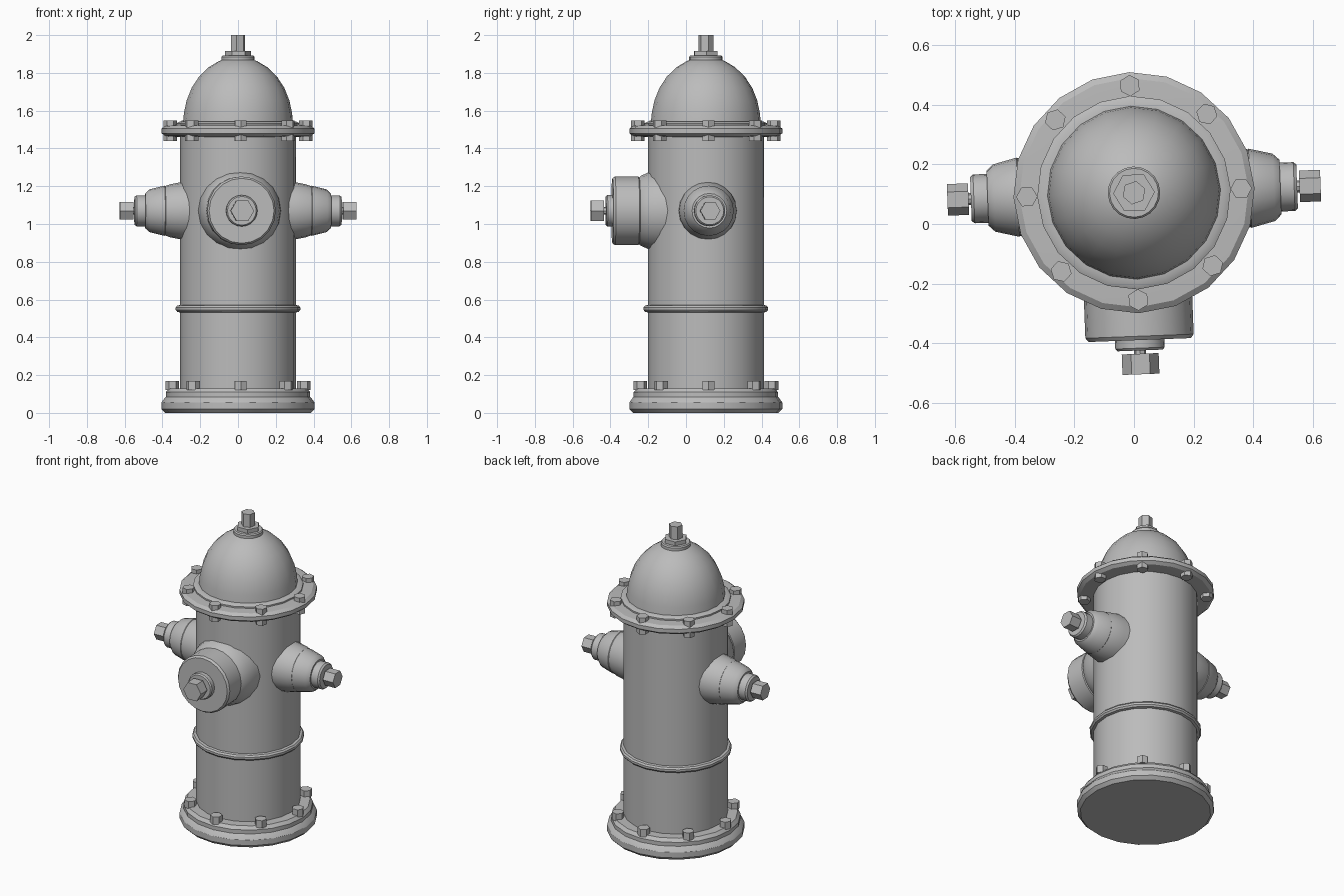
import bpy, bmesh, math
from mathutils import Matrix, Vector

cube = bpy.data.objects.get("Cube")
if cube:
    bpy.data.objects.remove(cube, do_unlink=True)

grey = bpy.data.materials.new("cast_iron_grey")
grey.use_nodes = True
grey.diffuse_color = (0.5, 0.5, 0.5, 1)
grey.node_tree.nodes["Principled BSDF"].inputs["Base Color"].default_value = (0.5, 0.5, 0.5, 1)

SIDES = 20
# the whole hydrant is turned slightly about its barrel axis
BASE = Matrix.Translation((0, 0.105, 0)) @ Matrix.Rotation(math.radians(2.2), 4, "Z")


def lathe(name, profile, matrix=Matrix(), sides=SIDES, smooth=True, turn=0.0):
    """Revolve (radius, height) points about local z and close both ends."""
    bm = bmesh.new()
    rings = []
    for r, h in profile:
        angles = [turn + math.tau * i / sides for i in range(sides)]
        rings.append([bm.verts.new((r * math.cos(a), r * math.sin(a), h)) for a in angles])
    for low, high in zip(rings, rings[1:]):
        for i in range(sides):
            j = (i + 1) % sides
            bm.faces.new((low[i], low[j], high[j], high[i]))
    bm.faces.new(rings[0][::-1])
    bm.faces.new(rings[-1])
    mesh = bpy.data.meshes.new(name)
    bm.to_mesh(mesh)
    bm.free()
    mesh.materials.append(grey)
    ob = bpy.data.objects.new(name, mesh)
    bpy.context.collection.objects.link(ob)
    ob.matrix_world = BASE @ matrix
    if smooth:
        bpy.ops.object.select_all(action="DESELECT")
        ob.select_set(True)
        bpy.context.view_layer.objects.active = ob
        bpy.ops.object.shade_smooth_by_angle(angle=math.radians(30))
    return ob


def hexagon(name, radius, bottom, top, matrix=Matrix(), turn=0.0):
    return lathe(name, [(radius, bottom), (radius, top)], matrix, 6, False, turn)


# Foot flange, barrel and its raised band
lathe("foot_flange", [(0.385, 0), (0.405, 0.02), (0.405, 0.055), (0.388, 0.08),
                      (0.382, 0.085), (0.382, 0.11), (0.365, 0.13)])
lathe("barrel", [(0.307, 0.1), (0.307, 1.48)])
lathe("barrel_band", [(0.3, 0.53), (0.322, 0.535), (0.33, 0.545),
                      (0.33, 0.558), (0.322, 0.568), (0.3, 0.573)])

# Upper flange and domed bonnet
lathe("bonnet_flange", [(0.3, 1.46), (0.385, 1.465), (0.405, 1.48),
                        (0.405, 1.505), (0.385, 1.52), (0.3, 1.525)])
lathe("bonnet_seat", [(0.325, 1.51), (0.325, 1.533), (0.308, 1.542), (0.28, 1.542)])
lathe("bonnet_dome", [(0.293, 1.52), (0.286, 1.59), (0.272, 1.655), (0.246, 1.72),
                      (0.207, 1.78), (0.155, 1.83), (0.1, 1.863), (0.05, 1.88)])

# Operating nut on top
lathe("top_collar", [(0.088, 1.855), (0.088, 1.885), (0.082, 1.892)])
hexagon("top_nut", 0.07, 1.885, 1.917)
hexagon("top_stem", 0.04, 1.91, 2.0, turn=0.3)

# Flange bolts, eight to a ring
for ring, radius, bottom, top in (("foot_bolt", 0.348, 0.12, 0.168),
                                  ("upper_bolt", 0.36, 1.51, 1.547),
                                  ("lower_bolt", 0.36, 1.44, 1.475)):
    for i in range(8):
        place = Matrix.Rotation(math.tau * i / 8, 4, "Z") @ Matrix.Translation((radius, 0, 0))
        hexagon(f"{ring}_{i + 1}", 0.036, bottom, top, place)


def outlet_axis(direction):
    """Local z points outward from the barrel at outlet height."""
    return Matrix.Translation((0, 0, 1.07)) @ Vector(direction).to_track_quat("Z", "Y").to_matrix().to_4x4()


# Large front outlet
front = outlet_axis((0, -1, 0))
lathe("front_outlet_neck", [(0.222, 0.18), (0.215, 0.25), (0.205, 0.3), (0.185, 0.345), (0.17, 0.36)], front)
lathe("front_outlet_cap", [(0.175, 0.35), (0.182, 0.358), (0.182, 0.482), (0.172, 0.495)], front)
lathe("front_outlet_boss", [(0.083, 0.485), (0.083, 0.522), (0.076, 0.53)], front)
lathe("front_outlet_stem", [(0.02, 0.52), (0.02, 0.55)], front, 8)
hexagon("front_outlet_nut", 0.062, 0.541, 0.61, front)

# Two smaller side outlets
for side, sign in (("left", 1), ("right", -1)):
    axis = outlet_axis((sign, 0, 0))
    lathe(f"{side}_outlet_neck", [(0.156, 0.22), (0.152, 0.3), (0.14, 0.36), (0.13, 0.388)], axis)
    lathe(f"{side}_outlet_cap", [(0.125, 0.38), (0.133, 0.39), (0.113, 0.47), (0.092, 0.492)], axis)
    lathe(f"{side}_outlet_boss", [(0.082, 0.48), (0.082, 0.538), (0.074, 0.548)], axis)
    lathe(f"{side}_outlet_stem", [(0.02, 0.54), (0.02, 0.57)], axis, 8)
    hexagon(f"{side}_outlet_nut", 0.053, 0.556, 0.627, axis)
